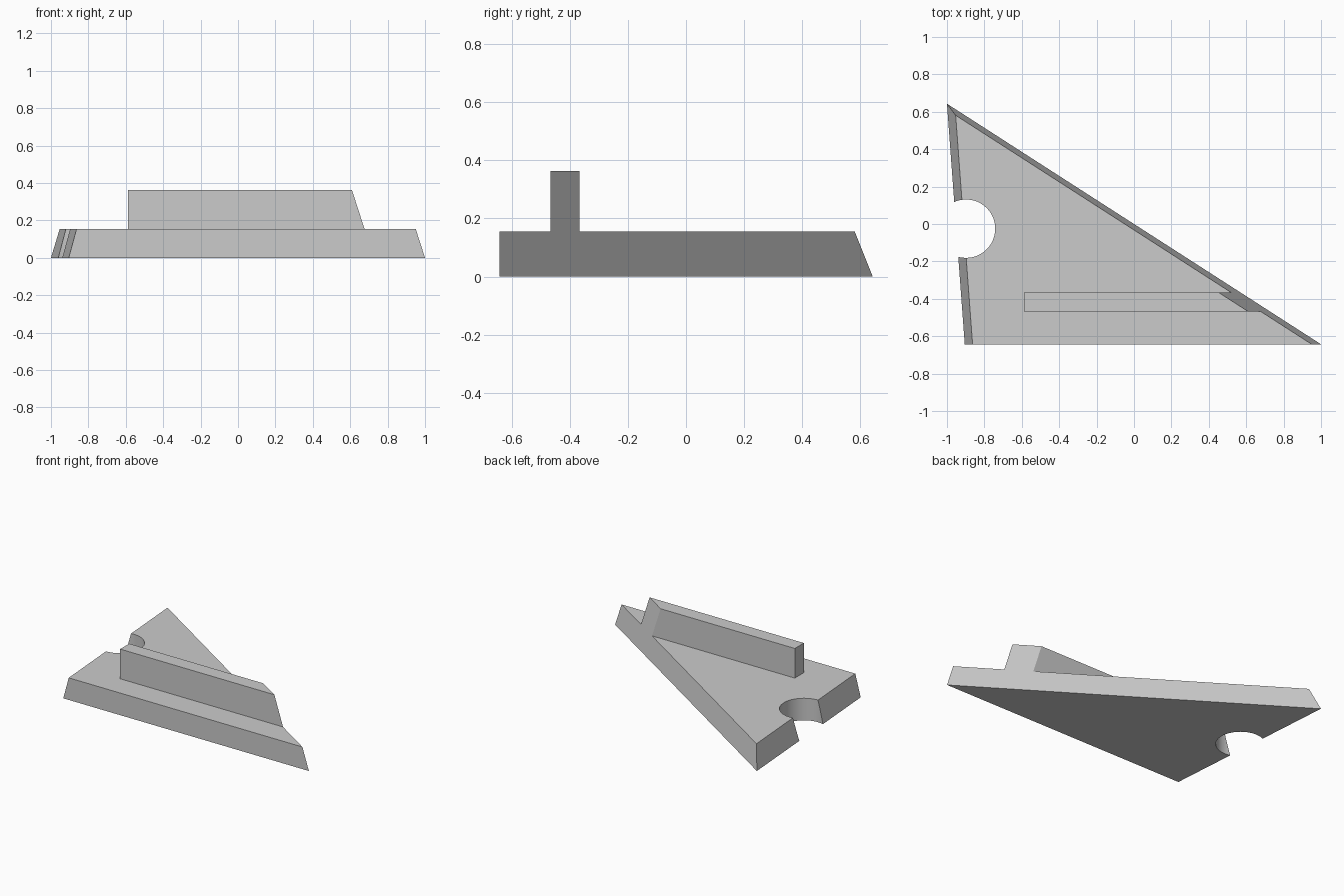
import bpy, bmesh, math
from mathutils import Vector

if "Cube" in bpy.data.objects:
    bpy.data.objects.remove(bpy.data.objects["Cube"])

grey = bpy.data.materials.new("plain grey")
grey.diffuse_color = (0.6, 0.6, 0.6, 1)
grey.use_nodes = True
grey.node_tree.nodes["Principled BSDF"].inputs["Base Color"].default_value = grey.diffuse_color


def box(name, lo, hi):
    bm = bmesh.new()
    bmesh.ops.create_cube(bm, size=1)
    for v in bm.verts:
        v.co = [(a + b) / 2 + c * (b - a) for a, b, c in zip(lo, hi, v.co)]
    me = bpy.data.meshes.new(name)
    bm.to_mesh(me)
    bm.free()
    me.materials.append(grey)
    ob = bpy.data.objects.new(name, me)
    bpy.context.collection.objects.link(ob)
    return ob


def combine(ob, other, operation):
    mod = ob.modifiers.new(operation.lower(), 'BOOLEAN')
    mod.operation, mod.solver, mod.object = operation, 'EXACT', other
    bpy.context.view_layer.objects.active = ob
    bpy.ops.object.modifier_apply(modifier=mod.name)
    bpy.data.objects.remove(other)


def slice_off(ob, a, b, c, inside):
    """Cut along the plane a-b-c, keep the side of the inside point, and cap it."""
    a, b, c = Vector(a), Vector(b), Vector(c)
    n = (b - a).cross(c - a).normalized()
    if n.dot(Vector(inside) - a) > 0:
        n = -n
    bm = bmesh.new()
    bm.from_mesh(ob.data)
    cut = bmesh.ops.bisect_plane(bm, geom=bm.verts[:] + bm.edges[:] + bm.faces[:],
                                 plane_co=a, plane_no=n, clear_outer=True)
    edges = [e for e in cut['geom_cut'] if isinstance(e, bmesh.types.BMEdge)]
    bmesh.ops.contextual_create(bm, geom=edges)
    bmesh.ops.dissolve_limit(bm, angle_limit=0.001, verts=bm.verts[:], edges=bm.edges[:])
    bmesh.ops.recalc_face_normals(bm, faces=bm.faces[:])
    bm.to_mesh(ob.data)
    bm.free()


# Slab with an upright rib
D, H = 0.643, 0.155
body = box("wedge_body", (-1.2, -D, 0), (1.2, 0.8, H))
rib = box("upright_rib", (-0.587, -0.467, 0.08), (1.0, -0.367, 0.363))
combine(body, rib, 'UNION')

# Sloped long side runs through slab and rib, then the sloped left side
slice_off(body, (-1, D, 0), (1, -D, 0), (0.95, -D, H), (-0.5, -0.4, 0))
slice_off(body, (-1, D, 0), (-0.905, -D, 0), (-0.863, -D, H), (0, -0.4, 0))

# Round notch in the left side
bpy.ops.mesh.primitive_cylinder_add(vertices=64, radius=0.156, depth=1,
                                    location=(-0.898, -0.025, 0))
notch = bpy.context.object
notch.data.materials.append(grey)
combine(body, notch, 'DIFFERENCE')

bpy.ops.object.select_all(action='DESELECT')
body.select_set(True)
bpy.context.view_layer.objects.active = body
bpy.ops.object.shade_smooth_by_angle(angle=math.radians(30))
